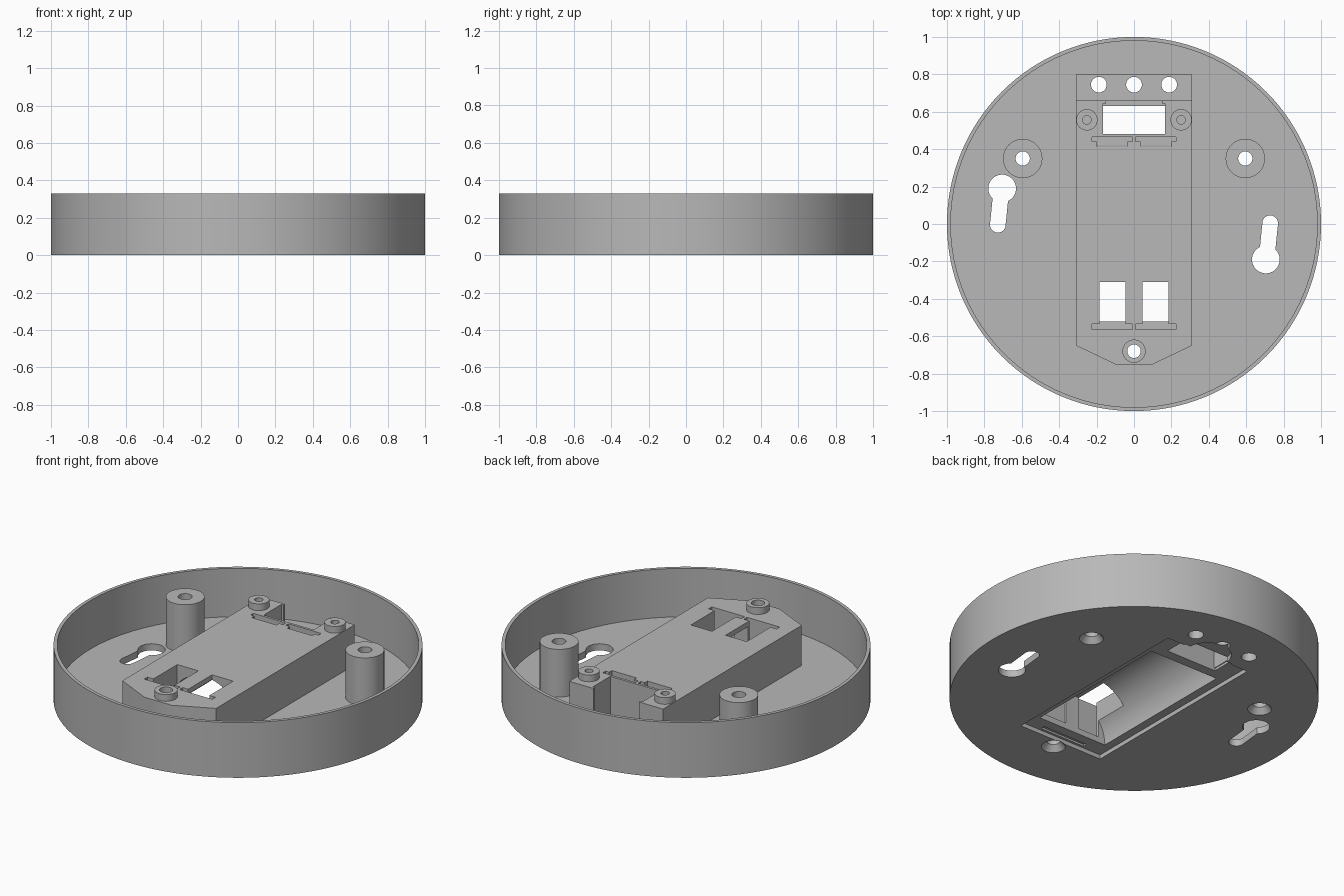
import bpy, bmesh, math

if "Cube" in bpy.data.objects:
    bpy.data.objects.remove(bpy.data.objects["Cube"], do_unlink=True)

grey = bpy.data.materials.new("plain grey")
grey.use_nodes = True
GREY = (0.48, 0.48, 0.48, 1)
grey.diffuse_color = GREY
grey.node_tree.nodes["Principled BSDF"].inputs["Base Color"].default_value = GREY

FLOOR, TOP, RIM = 0.04, 0.28, 0.33


def prism(name, outline, z0, z1):
    """Extrude a flat outline from z0 to z1."""
    bm = bmesh.new()
    face = bm.faces.new([bm.verts.new((x, y, z0)) for x, y in outline])
    out = bmesh.ops.extrude_face_region(bm, geom=[face])
    moved = [v for v in out["geom"] if isinstance(v, bmesh.types.BMVert)]
    bmesh.ops.translate(bm, verts=moved, vec=(0, 0, z1 - z0))
    bmesh.ops.recalc_face_normals(bm, faces=bm.faces)
    mesh = bpy.data.meshes.new(name)
    bm.to_mesh(mesh)
    bm.free()
    mesh.materials.append(grey)
    obj = bpy.data.objects.new(name, mesh)
    bpy.context.collection.objects.link(obj)
    return obj


def block(name, x0, x1, y0, y1, z0, z1):
    return prism(name, [(x0, y0), (x1, y0), (x1, y1), (x0, y1)], z0, z1)


def arc(x, y, r, start=0, sweep=2 * math.pi, n=40):
    return [(x + r * math.cos(start + sweep * i / n),
             y + r * math.sin(start + sweep * i / n)) for i in range(n)]


def rod(name, x, y, r, z0, z1, n=40):
    return prism(name, arc(x, y, r, n=n), z0, z1)


def cone(name, x, y, r0, r1, z0, z1):
    obj = rod(name, x, y, r0, z0, z1)
    for v in obj.data.vertices:
        if v.co.z > (z0 + z1) / 2:
            v.co.x = x + (v.co.x - x) * r1 / r0
            v.co.y = y + (v.co.y - y) * r1 / r0
    return obj


def cut(cutter, *targets):
    """Subtract the cutter from every target, then discard it."""
    cutter.hide_render = True
    for obj in targets:
        mod = obj.modifiers.new("cut", "BOOLEAN")
        mod.operation, mod.solver, mod.object = "DIFFERENCE", "EXACT", cutter
        bpy.context.view_layer.objects.active = obj
        bpy.ops.object.modifier_apply(modifier=mod.name)
    bpy.data.objects.remove(cutter, do_unlink=True)


# Round tray with a thin wall
tray = rod("tray", 0, 0, 1, 0, RIM, n=128)
cut(rod("tray_hollow", 0, 0, 0.98, FLOOR, 1, n=128), tray)

# Battery box with a tapered front, and the low step behind it
side = [(0.09, -0.755), (0.31, -0.65), (0.31, 0.66)]
box = prism("battery_box", side + [(-x, y) for x, y in reversed(side)], FLOOR, TOP)
step = block("wire_step", -0.31, 0.31, 0.66, 0.8, FLOOR, 0.07)
parts = [tray, box, step]

# Lid seat, latch scoop and tab slot on the underside
cut(block("lid_seat", -0.28, 0.28, -0.62, 0.62, -1, 0.025), tray)
cut(rod("latch_scoop", 0, 0.62, 0.13, -1, 0.03), tray)
cut(block("tab_slot", -0.15, 0.15, -0.605, -0.58, -1, 0.036), tray)

# Half-round battery trough
trough = rod("trough", 0, 0, 0.23, -0.42, 0.52, n=64)
for v in trough.data.vertices:
    x, y, z = v.co
    v.co = (x, -z, y + 0.025)
cut(trough, tray, box)

# Latch notch in the back of the box and its window in the floor
cut(block("latch_notch", -0.165, 0.165, 0.48, 0.645, FLOOR - 0.01, 1), box)
cut(block("latch_gap", -0.15, 0.15, 0.6, 0.7, FLOOR - 0.01, 1), box)
cut(block("latch_window", -0.17, 0.165, 0.48, 0.63, -1, 0.1), tray)

# Contact slots and battery windows, a pair on each side of the middle
for s in (-1, 1):
    def pair(name, a, b, y0, y1, z0, targets=(box,)):
        cut(block(name, min(s * a, s * b), max(s * a, s * b), y0, y1, z0, 1), *targets)
    pair("battery_window", 0.045, 0.185, -0.31, -0.52, 0.1)
    pair("front_contact_tab", 0.045, 0.185, -0.55, -0.515, 0.06)
    pair("front_contact_slot", 0.008, 0.225, -0.565, -0.535, 0.06)
    pair("back_contact_tab", 0.035, 0.2, 0.415, 0.45, 0.06)
    pair("back_contact_slot", 0.008, 0.225, 0.44, 0.465, 0.06)

# Tall standoffs with countersunk through holes
for s, label in ((1, "left"), (-1, "right")):
    x, y = 0.595 * s, 0.35
    post = rod(label + "_standoff", x, y, 0.105, FLOOR, 0.325)
    cut(rod("bore", x, y, 0.038, -1, 1), post, tray)
    cut(cone("countersink", x, y, 0.067, 0.036, -0.002, 0.036), tray)
    parts.append(post)

# Small screw bosses on the box
for s, label in ((1, "left"), (-1, "right")):
    x, y = 0.252 * s, 0.557
    boss = rod(label + "_boss", x, y, 0.057, TOP, 0.32)
    cut(rod("pilot_hole", x, y, 0.023, 0.15, 1), boss, box)
    parts.append(boss)
front_boss = rod("front_boss", 0, -0.68, 0.062, TOP, 0.32)
cut(rod("bore", 0, -0.68, 0.036, -1, 1), front_boss, box, tray)
cut(cone("countersink", 0, -0.68, 0.067, 0.034, -0.002, 0.036), tray)
parts.append(front_boss)

# Three wire holes
for x in (-0.188, 0, 0.188):
    cut(rod("wire_hole", x, 0.745, 0.042, -1, 1), tray, step)

# Keyhole hangers, one the half-turn of the other
for s in (-1, 1):
    cut(rod("keyhole_head", 0.705 * s, -0.19 * s, 0.074, -1, 0.2), tray)
    tilt = 0.1 if s > 0 else math.pi + 0.1
    ends = (arc(0.728 * s, 0.004 * s, 0.042, -0.1 + (0 if s > 0 else math.pi), math.pi, 16)
            + arc(0.712 * s, -0.16 * s, 0.042, math.pi - 0.1 + (0 if s > 0 else math.pi),
                  math.pi, 16))
    cut(prism("keyhole_slot", ends, -1, 0.2), tray)

# Smooth the round walls and keep the corners crisp
bpy.ops.object.select_all(action="DESELECT")
for obj in parts:
    obj.select_set(True)
bpy.context.view_layer.objects.active = tray
bpy.ops.object.shade_smooth_by_angle(angle=math.radians(30))
